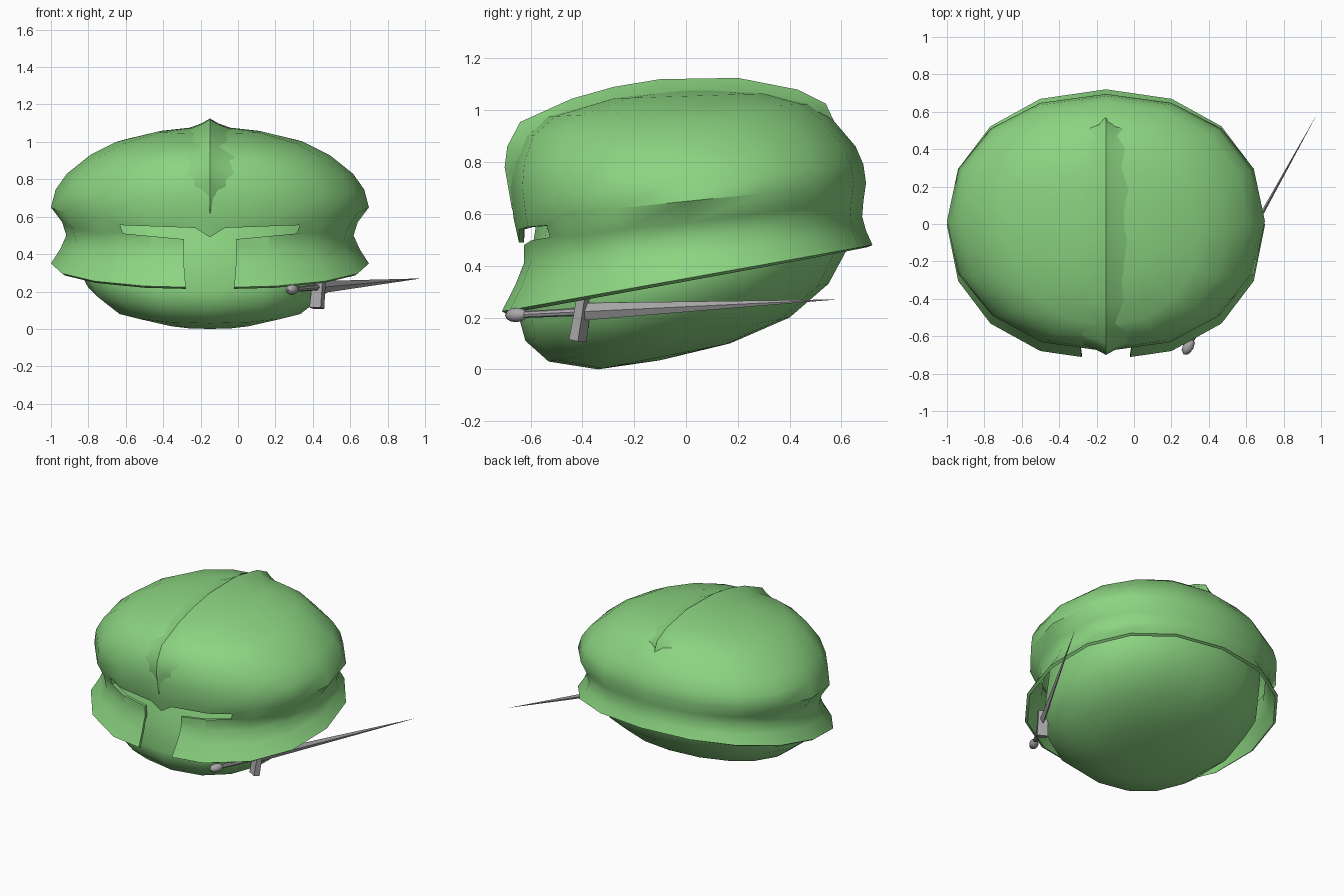
import bpy, bmesh, math
from mathutils import Vector, Matrix

if "Cube" in bpy.data.objects:
    bpy.data.objects.remove(bpy.data.objects["Cube"])

CX = -0.15  # centre line of body and helmet


def material(name, col):
    m = bpy.data.materials.new(name)
    m.diffuse_color = (*col, 1)
    m.use_nodes = True
    m.node_tree.nodes["Principled BSDF"].inputs["Base Color"].default_value = m.diffuse_color
    return m


GREEN = material("green", (0.26, 0.66, 0.22))
STEEL = material("steel_grey", (0.40, 0.39, 0.40))


def finish(bm, name, mat, matrix=None):
    bmesh.ops.recalc_face_normals(bm, faces=bm.faces[:])
    if matrix:
        bm.transform(matrix)
    me = bpy.data.meshes.new(name)
    bm.to_mesh(me)
    bm.free()
    ob = bpy.data.objects.new(name, me)
    bpy.context.collection.objects.link(ob)
    me.materials.append(mat)
    return ob


def select(ob):
    bpy.ops.object.select_all(action='DESELECT')
    ob.select_set(True)
    bpy.context.view_layer.objects.active = ob


def smooth(ob, angle=40):
    select(ob)
    bpy.ops.object.shade_smooth_by_angle(angle=math.radians(angle))


def tilted_rings(rings, top, bottom=None, sides=16):
    """Rings are (front y, front z, back y, back z, half width); poles are (y, z)."""
    bm = bmesh.new()
    rows = []
    for fy, fz, by, bz, a in rings:
        row = []
        for i in range(sides):
            t = 2 * math.pi * i / sides
            c, s = [math.copysign(abs(v) ** 0.92, v) if abs(v) > 1e-6 else 0
                    for v in (math.cos(t), math.sin(t))]
            row.append(bm.verts.new((CX + a * c, (fy + by) / 2 + s * (by - fy) / 2,
                                     (fz + bz) / 2 + s * (bz - fz) / 2)))
        rows.append(row)
    for lo, hi in zip(rows, rows[1:]):
        for i in range(sides):
            j = (i + 1) % sides
            bm.faces.new((lo[i], lo[j], hi[j], hi[i]))
    for pole, row, flip in ((top, rows[-1], False), (bottom, rows[0], True)):
        if pole:
            v = bm.verts.new((CX, *pole))
            for i in range(sides):
                a, b = row[i], row[(i + 1) % sides]
                bm.faces.new((b, a, v) if flip else (a, b, v))
    return bm


# Soft round body, nose down
body = finish(tilted_rings([
    (-.34, .00, .17, .10, .28),
    (-.53, .03, .40, .20, .52),
    (-.62, .11, .55, .33, .65),
    (-.645, .20, .62, .46, .71),
    (-.61, .36, .635, .58, .71),
    (-.58, .55, .62, .72, .70),
    (-.46, .78, .46, .86, .52)], (0, .95), (-.10, .035)), "body", GREEN)
smooth(body, 60)

# Helmet shell: flared rim, pinched waist, broad dome
helmet = finish(tilted_rings([
    (-.73, .22, .72, .48, .85),
    (-.68, .32, .695, .535, .80),
    (-.645, .41, .68, .59, .768),
    (-.645, .49, .685, .65, .79),
    (-.665, .58, .695, .72, .85),
    (-.68, .70, .685, .79, .825),
    (-.67, .80, .655, .86, .765),
    (-.63, .90, .57, .96, .64),
    (-.54, .975, .48, 1.025, .50),
    (-.30, 1.045, .32, 1.065, .28)], (.03, 1.088)), "helmet", GREEN)

# T-shaped face opening
half = [(0, .49), (.08, .54), (.48, .555), (.465, .51), (.14, .48), (.14, .36), (.12, .10)]
outline = half + [(-x, z) for x, z in reversed(half[1:])]
bm = bmesh.new()
f = bm.faces.new([bm.verts.new((CX + x, -1.0, z)) for x, z in outline])
new = bmesh.ops.extrude_face_region(bm, geom=[f])["geom"]
bmesh.ops.translate(bm, vec=(0, .62, 0), verts=[g for g in new if isinstance(g, bmesh.types.BMVert)])
cutter = finish(bm, "face_cutter", GREEN)
cutter.hide_render = True

solid = helmet.modifiers.new("thickness", 'SOLIDIFY')
solid.thickness = 0.02
solid.offset = -1
cut = helmet.modifiers.new("face_opening", 'BOOLEAN')
cut.operation = 'DIFFERENCE'
cut.solver = 'EXACT'
cut.object = cutter
select(helmet)
for name in ("thickness", "face_opening"):
    bpy.ops.object.modifier_apply(modifier=name)
bpy.data.objects.remove(cutter)
smooth(helmet, 45)

# Crest ridge along the dome
path = [(-.672, .62), (-.70, .78), (-.69, .86), (-.64, .955), (-.44, 1.045), (-.28, 1.09),
        (-.10, 1.12), (.20, 1.125), (.43, 1.08), (.54, 1.025), (.575, .95)]
bm = bmesh.new()
rows = []
for k, (y, z) in enumerate(path):
    inward = Vector((0, -y, .45 - z)).normalized()
    w = 0.4 if k in (0, len(path) - 1) else 1
    rows.append([bm.verts.new(Vector((CX + x * w, y, z)) + inward * d) for x, d in
                 ((-.13, .06), (-.045, .027), (0, 0), (.045, .027), (.13, .06))])
for p, q in zip(rows, rows[1:]):
    for i in range(4):
        bm.faces.new((p[i], p[i + 1], q[i + 1], q[i]))
    bm.faces.new((p[4], p[0], q[0], q[4]))
bm.faces.new(rows[0])
bm.faces.new(rows[-1])
smooth(finish(bm, "crest", GREEN), 45)

# Sword frame: local y runs from pommel to tip
start, tip = Vector((.29, -.655, .21)), Vector((.98, .59, .27))
along = (tip - start).normalized()
side = along.cross(Vector((0, 0, 1))).normalized()
up = side.cross(along)
frame = Matrix.Translation(start) @ Matrix((side, along, up)).transposed().to_4x4()
length = (tip - start).length

# Pommel
bm = bmesh.new()
bmesh.ops.create_uvsphere(bm, u_segments=8, v_segments=6, radius=1)
bm.transform(Matrix.Diagonal((.03, .05, .028, 1)))
smooth(finish(bm, "pommel", STEEL, frame))

# Grip
bm = bmesh.new()
bmesh.ops.create_cone(bm, cap_ends=True, segments=8, radius1=.013, radius2=.016, depth=.26)
bm.transform(Matrix.Translation((0, .16, 0)) @ Matrix.Rotation(-math.pi / 2, 4, 'X'))
smooth(finish(bm, "grip", STEEL, frame))

# Cross guard, leaning toward the blade at the top
bm = bmesh.new()
bmesh.ops.create_cube(bm, size=1)
for v in bm.verts:
    flare = 1.0 if v.co.z > 0 else 1.15
    v.co = Vector((v.co.x * .06 * flare, v.co.y * .035 * flare, v.co.z * .17))
finish(bm, "guard", STEEL, frame @ Matrix.Translation((0, .285, -.027)) @ Matrix.Rotation(-.22, 4, 'X'))

# Diamond-section blade
bm = bmesh.new()
base = [bm.verts.new(p) for p in ((.017, .28, 0), (0, .28, .034), (-.017, .28, 0), (0, .28, -.034))]
point = bm.verts.new((0, length, 0))
bm.faces.new(base)
for i in range(4):
    bm.faces.new((base[i], base[(i + 1) % 4], point))
finish(bm, "blade", STEEL, frame)
